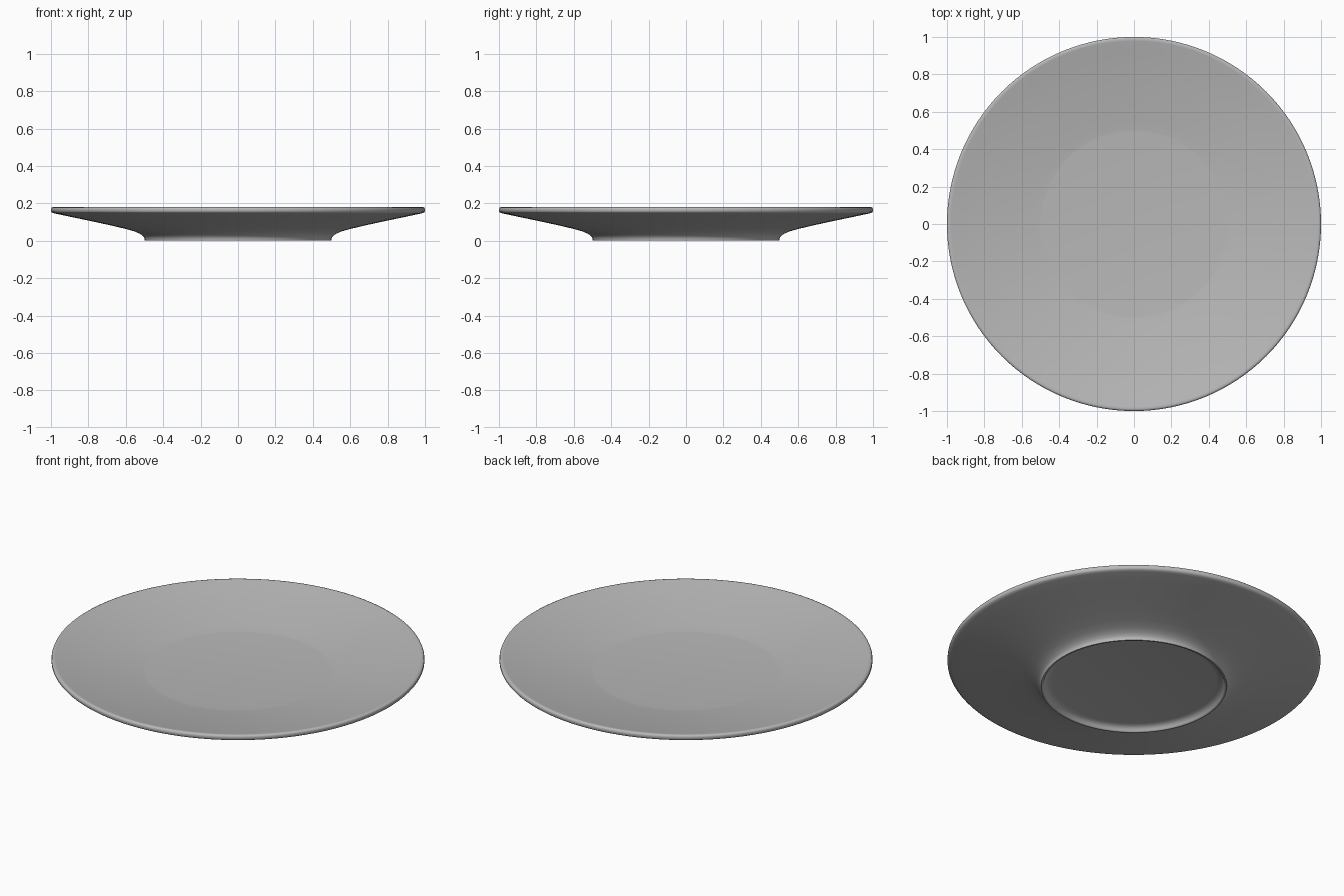
import bpy, bmesh, math

if "Cube" in bpy.data.objects:
    bpy.data.objects.remove(bpy.data.objects["Cube"])

# Half cross-section (radius, height): underside recess, foot ring, flared wall, rim, well
profile = [
    (0.0, 0.030), (0.44, 0.030), (0.462, 0.027), (0.476, 0.019), (0.484, 0.009), (0.488, 0.001),
    (0.490, 0.0), (0.498, 0.0), (0.499, 0.003), (0.499, 0.012),
    (0.506, 0.023), (0.522, 0.036), (0.55, 0.049), (0.60, 0.063), (0.68, 0.082),
    (0.80, 0.108), (0.92, 0.133), (0.98, 0.146),
    (0.994, 0.150), (1.0, 0.157), (1.0, 0.170), (0.997, 0.177), (0.989, 0.180), (0.978, 0.178),
    (0.92, 0.165), (0.80, 0.142), (0.65, 0.117), (0.55, 0.102), (0.505, 0.096), (0.495, 0.095),
    (0.0, 0.095),
]

# Lathe the profile into a plate
bm = bmesh.new()
verts = [bm.verts.new((r, 0, z)) for r, z in profile]
edges = [bm.edges.new(pair) for pair in zip(verts, verts[1:])]
bmesh.ops.spin(bm, geom=verts + edges, cent=(0, 0, 0), axis=(0, 0, 1),
               angle=math.tau, steps=128, use_merge=True)
bmesh.ops.remove_doubles(bm, verts=bm.verts, dist=1e-5)
bmesh.ops.recalc_face_normals(bm, faces=bm.faces)

mesh = bpy.data.meshes.new("plate")
bm.to_mesh(mesh)
bm.free()
plate = bpy.data.objects.new("plate", mesh)
bpy.context.collection.objects.link(plate)

# Darker grey glaze
glaze = bpy.data.materials.new("grey_glaze")
glaze.diffuse_color = (0.48, 0.48, 0.48, 1)
glaze.use_nodes = True
glaze.node_tree.nodes["Principled BSDF"].inputs["Base Color"].default_value = glaze.diffuse_color
mesh.materials.append(glaze)

# Smooth ceramic surface, keeping the foot edge crisp
bpy.context.view_layer.objects.active = plate
plate.select_set(True)
bpy.ops.object.shade_smooth_by_angle(angle=math.radians(50))
